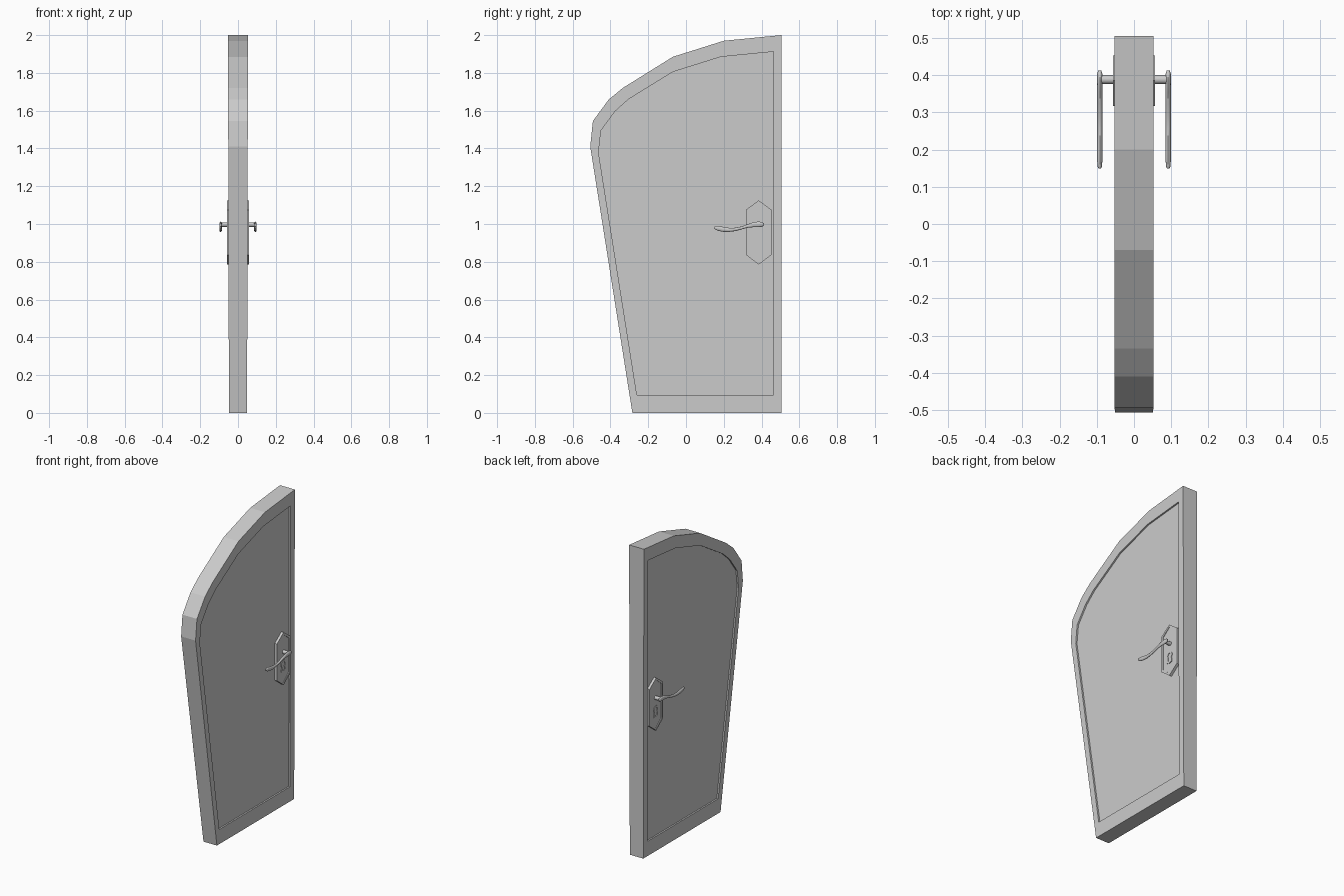
import bpy, bmesh, math

if "Cube" in bpy.data.objects:
    bpy.data.objects.remove(bpy.data.objects["Cube"])


def loft(name, rings, smooth=False, mirror=False):
    """Skin a list of closed rings and cap both ends."""
    bm = bmesh.new()
    vs = [[bm.verts.new(p) for p in ring] for ring in rings]
    n = len(vs[0])
    for a, b in zip(vs, vs[1:]):
        for i in range(n):
            j = (i + 1) % n
            bm.faces.new((a[i], a[j], b[j], b[i]))
    bm.faces.new(vs[0][::-1])
    bm.faces.new(vs[-1])
    bmesh.ops.recalc_face_normals(bm, faces=bm.faces)
    me = bpy.data.meshes.new(name)
    bm.to_mesh(me)
    bm.free()
    ob = bpy.data.objects.new(name, me)
    bpy.context.collection.objects.link(ob)
    if mirror:
        ob.modifiers.new("both_sides", 'MIRROR').use_axis[0] = True
    if smooth:
        bpy.ops.object.select_all(action='DESELECT')
        ob.select_set(True)
        bpy.context.view_layer.objects.active = ob
        bpy.ops.object.shade_smooth_by_angle(angle=math.radians(40))
    return ob


def at(x, outline):
    return [(x, y, z) for y, z in outline]


def scaled(outline, cy, cz, sy, sz):
    return [(cy + (y - cy) * sy, cz + (z - cz) * sz) for y, z in outline]


# Door leaf: tapered slab with a sunken panel on both faces
outer = [(-.284, 0), (.505, 0), (.505, 2), (.2, 1.97), (-.07, 1.885),
         (-.335, 1.72), (-.41, 1.658), (-.493, 1.545), (-.507, 1.41)]
inner = [(-.26, .095), (.462, .095), (.462, 1.912), (.185, 1.885), (-.07, 1.805),
         (-.305, 1.66), (-.375, 1.597), (-.45, 1.495), (-.463, 1.378)]


def face(outline, side, sink=0.0):
    return [(side * (.048 + .0025 * z - sink), y, z) for y, z in outline]


SINK = .01
loft("door_leaf", [face(inner, 1, SINK), face(inner, 1), face(outer, 1),
                   face(outer, -1), face(inner, -1), face(inner, -1, SINK)])

# Lock plate with raised rim
plate = [(.385, 1.125), (.453, 1.075), (.453, .837), (.385, .785), (.317, .837), (.317, 1.075)]
plate_in = scaled(plate, .385, .956, .83, .915)
loft("lock_plate", [at(.036, plate), at(.057, plate), at(.057, plate_in), at(.053, plate_in)],
     mirror=True)

# Keyhole surround
key = [(.385 + .024 * math.cos(math.radians(a)), .921 + .024 * math.sin(math.radians(a)))
       for a in range(-45, 226, 27)]
key += [(.363, .874), (.385, .867), (.407, .874)]
key_in = scaled(key, .385, .909, .58, .72)
loft("keyhole_surround", [at(.052, key), at(.057, key), at(.057, key_in), at(.0535, key_in)],
     mirror=True)

# Handle stem
stem = [(.388 + .012 * math.cos(k * math.pi / 6), .997 + .012 * math.sin(k * math.pi / 6))
        for k in range(12)]
loft("handle_stem", [at(.05, stem), at(.09, stem)], smooth=True, mirror=True)

# Lever: y, z, half height, half thickness
path = [(.412, .998, .006, .004), (.404, .998, .012, .007), (.385, .998, .015, .007),
        (.355, .996, .013, .007), (.325, .989, .009, .007), (.29, .978, .008, .007),
        (.257, .971, .009, .007), (.225, .969, .011, .007), (.195, .972, .013, .007),
        (.17, .977, .013, .007), (.155, .98, .009, .006), (.149, .981, .004, .003)]
loft("handle_lever",
     [[(.092 + t * math.cos(k * math.pi / 6), y, z + h * math.sin(k * math.pi / 6))
       for k in range(12)] for y, z, h, t in path], smooth=True, mirror=True)
